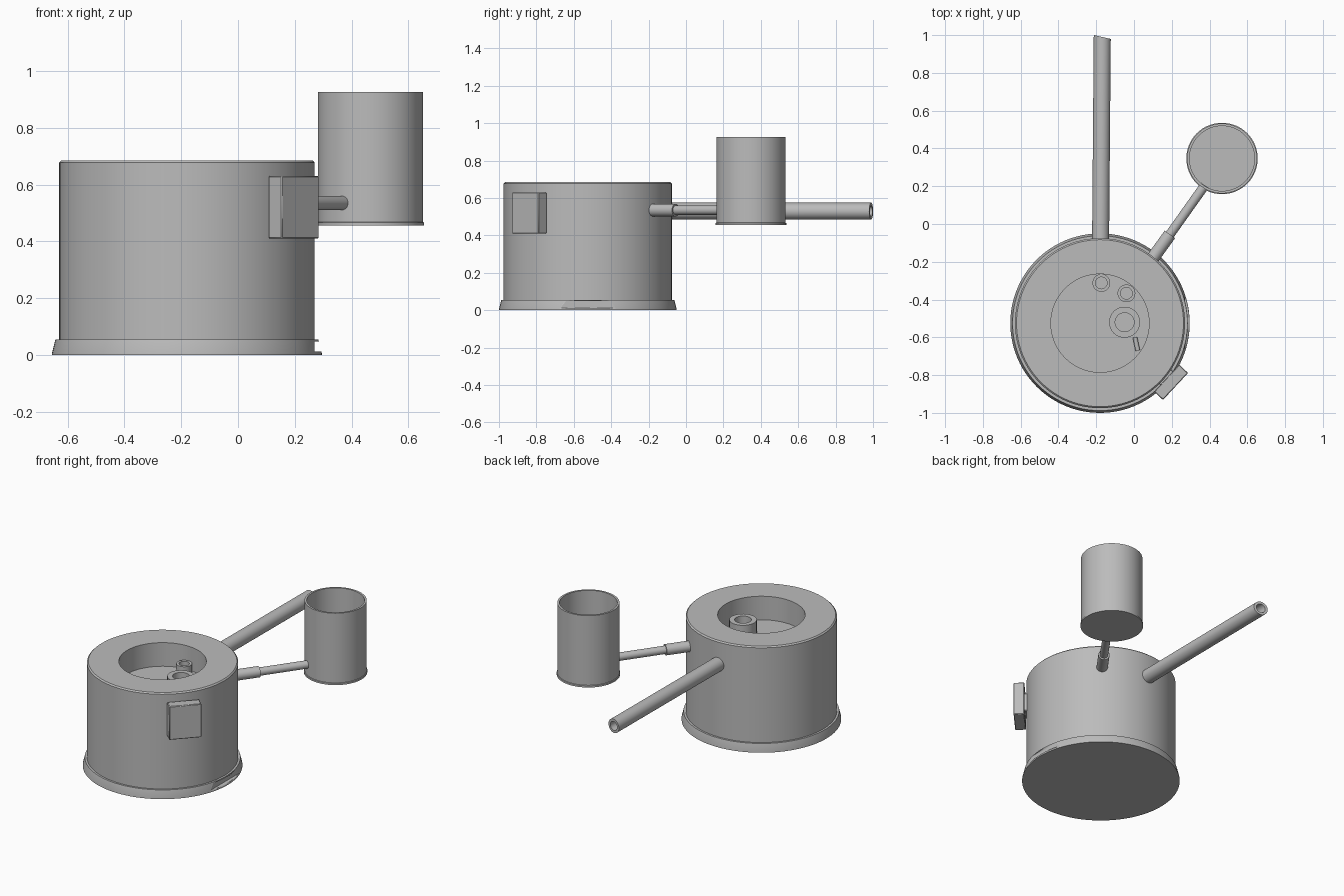
import bpy, bmesh, math
from mathutils import Matrix, Vector

cube = bpy.data.objects.get("Cube")
if cube:
    bpy.data.objects.remove(cube, do_unlink=True)

GREY = (0.5, 0.5, 0.5, 1)
metal = bpy.data.materials.new("grey metal")
metal.use_nodes = True
metal.diffuse_color = GREY
metal.node_tree.nodes["Principled BSDF"].inputs["Base Color"].default_value = GREY


def finish(name, bm, matrix):
    """Turn a bmesh into a grey, edge-preserving smooth object."""
    bmesh.ops.remove_doubles(bm, verts=bm.verts, dist=1e-5)
    bmesh.ops.recalc_face_normals(bm, faces=bm.faces)
    mesh = bpy.data.meshes.new(name)
    bm.to_mesh(mesh)
    bm.free()
    mesh.materials.append(metal)
    obj = bpy.data.objects.new(name, mesh)
    bpy.context.collection.objects.link(obj)
    obj.matrix_world = matrix
    bpy.ops.object.select_all(action="DESELECT")
    obj.select_set(True)
    bpy.context.view_layer.objects.active = obj
    bpy.ops.object.shade_smooth_by_angle(angle=math.radians(35))
    return obj


def lathe(name, profile, matrix, steps=64, closed=False):
    """Spin a (radius, height) profile about the local z axis."""
    bm = bmesh.new()
    verts = [bm.verts.new((r, 0, z)) for r, z in profile]
    pairs = list(zip(verts, verts[1:]))
    if closed:
        pairs.append((verts[-1], verts[0]))
    edges = [bm.edges.new(p) for p in pairs]
    bmesh.ops.spin(bm, geom=verts + edges, cent=(0, 0, 0), axis=(0, 0, 1),
                   angle=math.tau, steps=steps, use_merge=True)
    return finish(name, bm, matrix)


def box(name, size, matrix):
    bm = bmesh.new()
    bmesh.ops.create_cube(bm, size=1, matrix=Matrix.Diagonal((*size, 1)))
    return finish(name, bm, matrix)


def along(start, end):
    """Matrix whose z axis runs from start to end, and the distance."""
    start, end = Vector(start), Vector(end)
    d = end - start
    return Matrix.Translation(start) @ d.to_track_quat("Z", "Y").to_matrix().to_4x4(), d.length


def rod(name, start, end, radius):
    m, length = along(start, end)
    return lathe(name, [(0, 0), (radius, 0), (radius, length), (0, length)], m, 32)


def tube(name, matrix, outer, inner, height, steps=32):
    return lathe(name, [(inner, 0), (outer, 0), (outer, height), (inner, height)],
                 matrix, steps, closed=True)


CX, CY, FLOOR = -0.18, -0.525, 0.53
centre = Matrix.Translation((CX, CY, 0))

# Drum with a round recess in its top
lathe("drum", [(0, 0.04), (0.45, 0.04), (0.45, 0.677), (0.442, 0.685),
               (0.26, 0.685), (0.26, FLOOR), (0, FLOOR)], centre, 96)

# Flared base with a flat slot in its side
base = lathe("flared_base", [(0, 0), (0.475, 0), (0.475, 0.006), (0.463, 0.055),
                             (0, 0.055)], centre, 96)
cutter = box("slot_cutter", (0.1, 0.4, 0.036), Matrix.Translation((0.32, CY, 0.03)))
cutter.hide_render = True
cutter.hide_set(True)
cut = base.modifiers.new("slot", "BOOLEAN")
cut.operation = "DIFFERENCE"
cut.object = cutter

# Fittings inside the recess
for name, x, y, outer, inner, top in (
        ("large_socket", -0.05, -0.52, 0.082, 0.05, 0.62),
        ("rear_socket", -0.173, -0.312, 0.047, 0.031, 0.59),
        ("low_socket", -0.04, -0.367, 0.047, 0.031, 0.555)):
    tube(name, Matrix.Translation((x, y, FLOOR)), outer, inner, top - FLOOR)
rod("small_hook", (0.005, -0.6, FLOOR + 0.01), (0.02, -0.67, FLOOR + 0.01), 0.012)

# Control box held just off the drum wall
turn = math.radians(-43)
out = Vector((math.cos(turn), math.sin(turn), 0))
face = Vector((0.22, -0.86, 0.52))
for name, size, back in (("control_box", (0.065, 0.195, 0.22), 0.0325),
                         ("box_mount", (0.06, 0.1, 0.12), 0.08)):
    b = box(name, size, Matrix.Translation(face - out * back) @ Matrix.Rotation(turn, 4, "Z"))
    bevel = b.modifiers.new("soft_edges", "BEVEL")
    bevel.width = 0.004

# Long rear pipe with a slanted open end
m, length = along((-0.177, -0.1, 0.53), (-0.168, 0.99, 0.53))
pipe = tube("rear_pipe", m, 0.045, 0.029, length)
to_local = m.inverted()
for v in pipe.data.vertices:
    if v.co.z > length / 2:
        w = m @ v.co
        w.y -= (w.x + 0.168) * 0.22
        v.co = to_local @ w

# Side arm and its sleeve
rod("arm_sleeve", (0.1, -0.18, 0.535), (0.19, -0.055, 0.535), 0.034)
rod("side_arm", (0.13, -0.14, 0.535), (0.375, 0.205, 0.535), 0.025)

# Open cup with a lipped bottom
lathe("cup", [(0, 0.455), (0.189, 0.455), (0.189, 0.466), (0.185, 0.468),
              (0.185, 0.925), (0.172, 0.925), (0.172, 0.475), (0, 0.475)],
      Matrix.Translation((0.466, 0.347, 0)))
